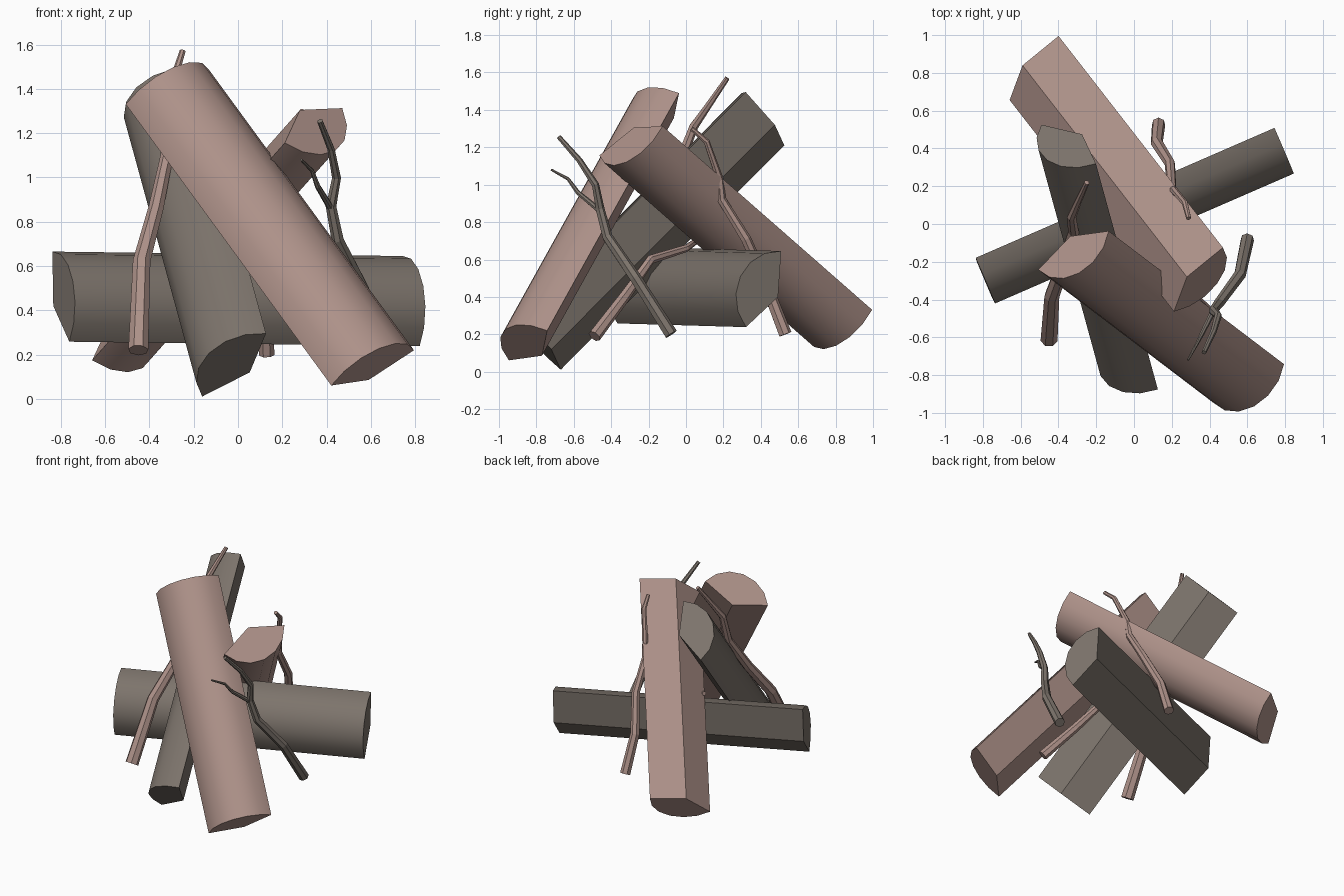
import bpy, bmesh
from math import cos, sin, radians, pi
from mathutils import Vector

cube = bpy.data.objects.get("Cube")
if cube:
    bpy.data.objects.remove(cube, do_unlink=True)


def make_material(name, rgb):
    mat = bpy.data.materials.new(name)
    mat.use_nodes = True
    mat.diffuse_color = (*rgb, 1)
    mat.node_tree.nodes["Principled BSDF"].inputs["Base Color"].default_value = (*rgb, 1)
    return mat


pink_wood = make_material("pink_wood", (0.42, 0.285, 0.25))
grey_wood = make_material("grey_wood", (0.205, 0.175, 0.15))


def skin_rings(name, rings, mat):
    """Join equal rings of points into a closed solid."""
    bm = bmesh.new()
    loops = [[bm.verts.new(p) for p in ring] for ring in rings]
    n = len(loops[0])
    for low, high in zip(loops, loops[1:]):
        for i in range(n):
            j = (i + 1) % n
            bm.faces.new((low[i], low[j], high[j], high[i]))
    bm.faces.new(loops[0][::-1])
    bm.faces.new(loops[-1])
    bmesh.ops.recalc_face_normals(bm, faces=bm.faces)
    mesh = bpy.data.meshes.new(name)
    bm.to_mesh(mesh)
    bm.free()
    mesh.materials.append(mat)
    obj = bpy.data.objects.new(name, mesh)
    bpy.context.collection.objects.link(obj)
    return obj


def split_log(name, start, end, bulge, mat, radius=0.246, steps=6):
    """Log split to a 135 degree wedge; start and end lie on its inner edge."""
    start, end = Vector(start), Vector(end)
    axis = (end - start).normalized()
    out = Vector(bulge)
    out = (out - axis * out.dot(axis)).normalized()
    side = axis.cross(out)
    angles = [radians(-67.5 + 135 * i / steps) for i in range(steps + 1)]
    section = [Vector()] + [radius * (out * cos(a) + side * sin(a)) for a in angles]
    obj = skin_rings(name, [[c + p for p in section] for c in (start, end)], mat)
    bpy.ops.object.select_all(action="DESELECT")
    obj.select_set(True)
    bpy.context.view_layer.objects.active = obj
    bpy.ops.object.shade_smooth_by_angle(angle=radians(30))


def twig(name, path, thick, thin, mat, sides=7):
    """Flat-sided tapering tube along a crooked path."""
    pts = [Vector(p) for p in path]
    rings = []
    for i, p in enumerate(pts):
        along = (pts[min(i + 1, len(pts) - 1)] - pts[max(i - 1, 0)]).normalized()
        u = along.cross(Vector((1, 0, 0))).normalized()
        v = along.cross(u)
        r = thick + (thin - thick) * i / (len(pts) - 1)
        rings.append([p + r * (u * cos(2 * pi * k / sides) + v * sin(2 * pi * k / sides))
                      for k in range(sides)])
    skin_rings(name, rings, mat)


# Split logs
split_log("front_log", (0.59, -0.77, 0.086), (-0.338, -0.065, 1.356),
          (0.19, -0.795, 0.578), pink_wood)
split_log("middle_log", (0.053, -0.72, 0.12), (-0.275, 0.475, 1.32),
          (-0.149, -0.121, 0.063), grey_wood)
split_log("back_log", (-0.59, 0.84, 0.323), (0.28, -0.28, 1.305),
          (0.13, -0.03, -0.15), pink_wood)
split_log("lying_log", (-0.834, -0.196, 0.42), (0.748, 0.492, 0.40),
          (0.358, -0.82, 0.446), grey_wood)

# Kindling twigs
twig("right_twig", [(-0.45, -0.61, 0.22), (-0.435, -0.38, 0.62), (-0.37, -0.2, 0.86),
                    (-0.32, -0.04, 1.1), (-0.33, 0.04, 1.31), (-0.3, 0.11, 1.41),
                    (-0.25, 0.22, 1.57)], 0.046, 0.014, pink_wood)
twig("back_twig", [(0.13, 0.53, 0.2), (0.12, 0.43, 0.46), (0.19, 0.32, 0.71),
                   (0.2, 0.19, 0.92), (0.21, 0.18, 1.03), (0.27, 0.11, 1.23),
                   (0.29, 0.03, 1.3)], 0.036, 0.013, pink_wood)
twig("inner_twig", [(0.41, -0.49, 0.19), (0.25, -0.33, 0.4), (0.11, -0.19, 0.6),
                    (-0.05, 0.0, 0.66), (-0.2, 0.07, 0.71)], 0.036, 0.015, pink_wood)
twig("left_twig", [(0.6, -0.08, 0.2), (0.56, -0.27, 0.5), (0.45, -0.42, 0.72),
                   (0.42, -0.46, 0.87), (0.445, -0.485, 1.0), (0.42, -0.57, 1.13),
                   (0.37, -0.68, 1.255)], 0.036, 0.013, grey_wood)
twig("left_twig_branch", [(0.42, -0.46, 0.86), (0.36, -0.58, 0.96),
                          (0.335, -0.63, 1.03), (0.285, -0.72, 1.08)], 0.016, 0.006, grey_wood)
